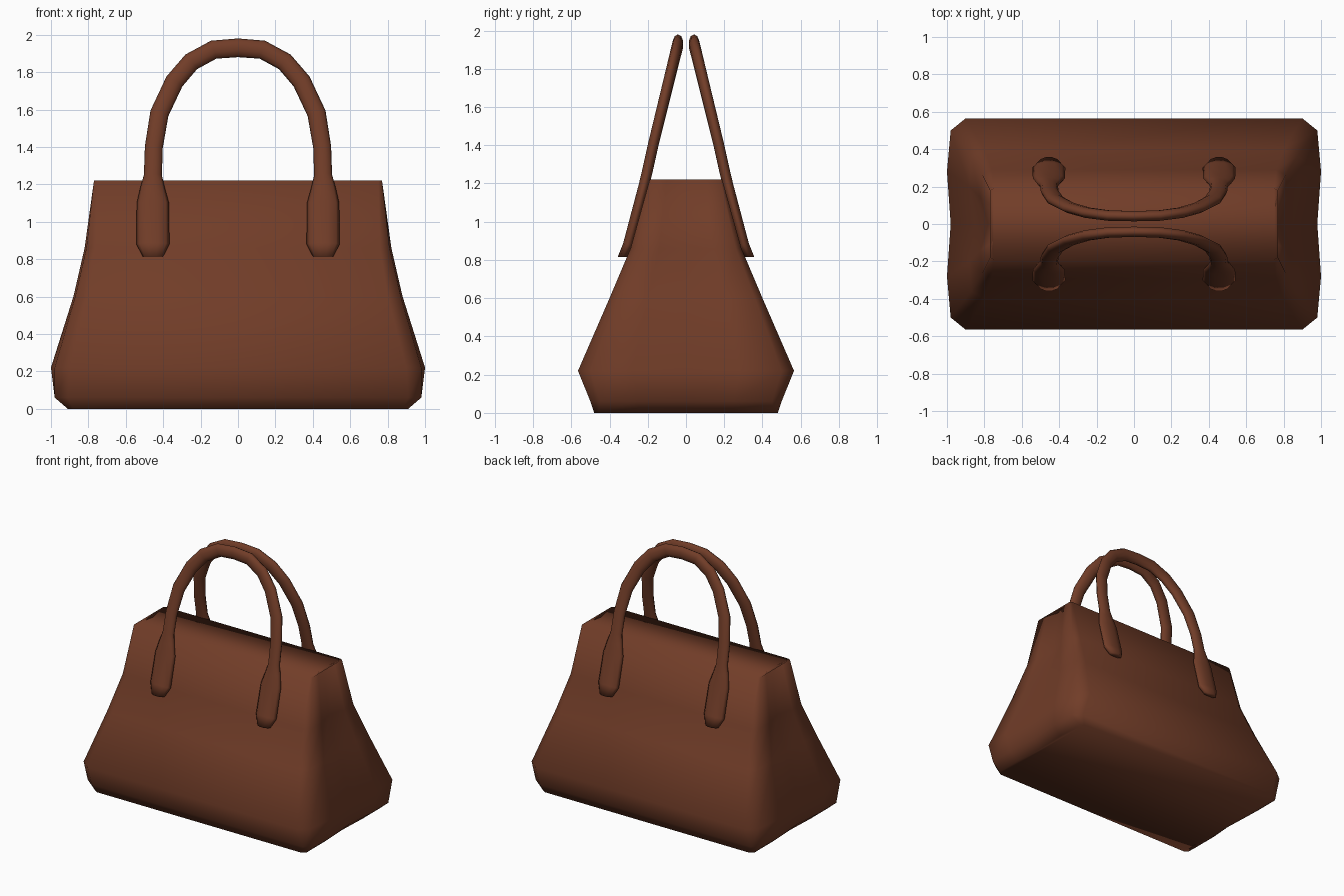
import bpy, bmesh, math
from mathutils import Vector

cube = bpy.data.objects.get("Cube")
if cube:
    bpy.data.objects.remove(cube, do_unlink=True)

leather = bpy.data.materials.new("brown leather")
leather.use_nodes = True
colour = (0.165, 0.046, 0.021, 1)
leather.diffuse_color = colour
leather.node_tree.nodes["Principled BSDF"].inputs["Base Color"].default_value = colour


def loft(name, rings, caps):
    """Skin a list of closed rings, close both ends with the given index loops."""
    bm = bmesh.new()
    rows = [[bm.verts.new(p) for p in ring] for ring in rings]
    count = len(rows[0])
    for low, high in zip(rows, rows[1:]):
        for i in range(count):
            j = (i + 1) % count
            bm.faces.new((low[i], low[j], high[j], high[i]))
    for row in (rows[0], rows[-1]):
        for loop in caps:
            bm.faces.new([row[i] for i in loop])
    bmesh.ops.recalc_face_normals(bm, faces=bm.faces)
    mesh = bpy.data.meshes.new(name)
    bm.to_mesh(mesh)
    bm.free()
    mesh.materials.append(leather)
    mesh.shade_smooth()
    obj = bpy.data.objects.new(name, mesh)
    bpy.context.collection.objects.link(obj)
    return obj


def body_ring(z, quarter):
    """Mirror a quarter outline (front corner to side fold) into a full ring."""
    right = [(x, -y, z) for x, y in quarter]
    right += [(x, -y, z) for x, y, z in right[-2::-1]]
    return right + [(-x, y, z) for x, y, z in reversed(right)]


# Bag body: front corner, rounded corner, side panel and inward side fold per height
body = [
    (0.0, [(.88, .48), (.91, .46), (.91, .24), (.90, 0)]),
    (.06, [(.91, .50), (.98, .45), (.98, .25), (.96, 0)]),
    (.22, [(.90, .565), (.98, .50), (1.0, .28), (.98, 0)]),
    (.60, [(.80, .40), (.87, .36), (.88, .20), (.85, 0)]),
    (.86, [(.76, .29), (.81, .26), (.82, .14), (.78, 0)]),
    (1.22, [(.75, .19), (.77, .18), (.76, .10), (.73, 0)]),
]
loft("bag_body", [body_ring(z, q) for z, q in body],
     [(0, 6, 7, 13), range(7), range(7, 14)])

# Handle: centre line x, z and half width, from the tab end up to the crown
half = [(.455, .815, .055), (.455, .88, .088), (.455, 1.10, .086),
        (.457, 1.18, .066), (.455, 1.25, .048), (.45, 1.40, .048),
        (.42, 1.58, .05), (.34, 1.75, .05), (.25, 1.855, .05),
        (.13, 1.92, .05), (0, 1.93, .05)]
lean = [(.815, .33), (.88, .302), (1.22, .212), (1.40, .172), (1.93, .042)]


def lean_y(z):
    """Distance of the handle from the middle at a height."""
    for (z0, y0), (z1, y1) in zip(lean, lean[1:]):
        if z <= z1:
            return y0 + (y1 - y0) * (z - z0) / (z1 - z0)
    return lean[-1][1]


def handle(name, side):
    path = half + [(-x, z, w) for x, z, w in half[-2::-1]]
    points = [Vector((x, side * lean_y(z), z)) for x, z, w in path]
    rings = []
    for i, point in enumerate(points):
        tangent = points[min(i + 1, len(points) - 1)] - points[max(i - 1, 0)]
        tangent.normalize()
        across = tangent.cross(Vector((0, 1, 0))).normalized()
        out = across.cross(tangent).normalized()
        if i in (0, len(points) - 1):   # level cut at the tab ends
            out = Vector((0, 1, 0))
        ring = []
        for k in range(10):
            a = math.tau * k / 10
            ring.append(point + across * path[i][2] * math.cos(a) + out * .029 * math.sin(a))
        rings.append(ring)
    return loft(name, rings, [range(10)])


handle("front_handle", -1)
handle("back_handle", 1)
